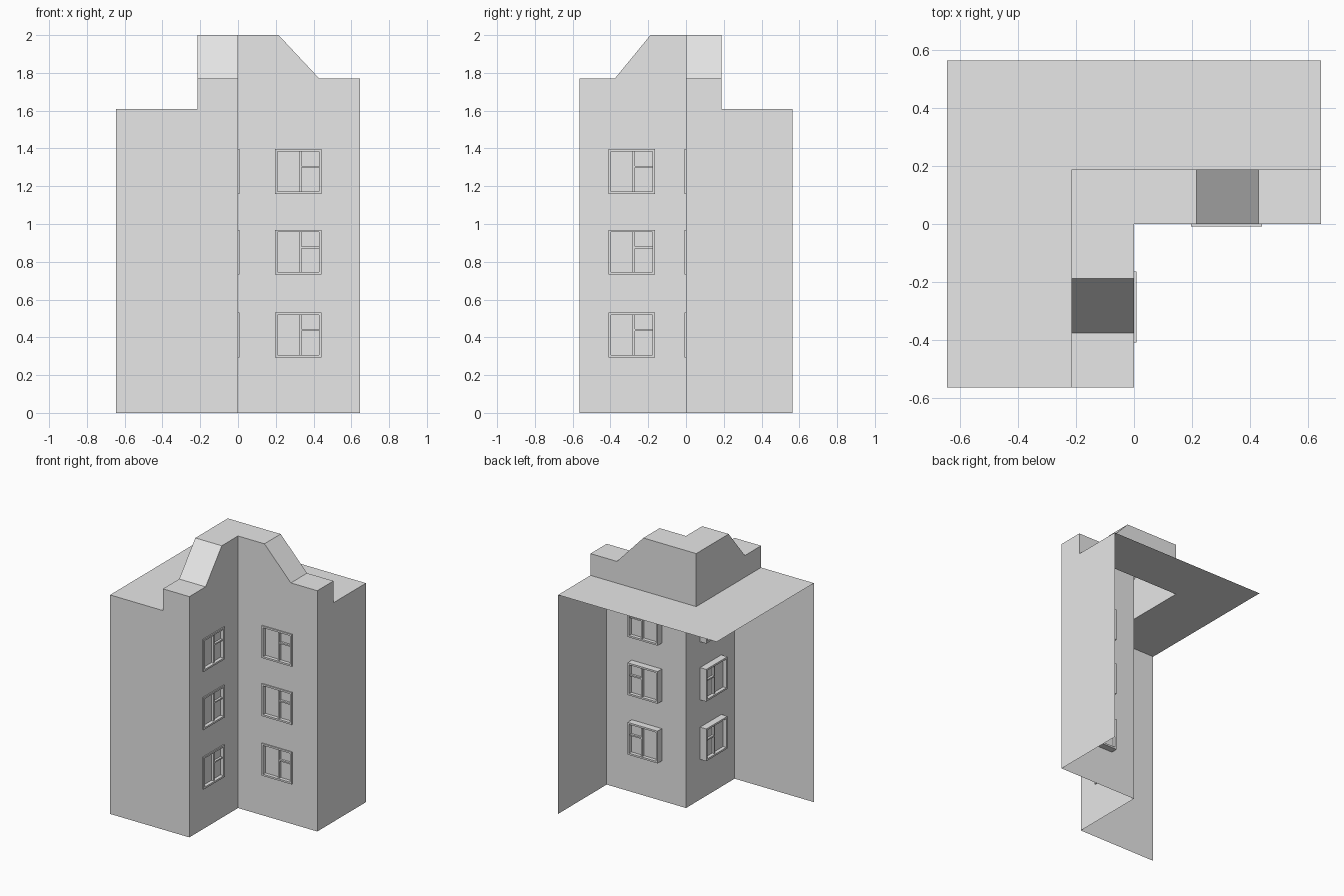
import bpy, bmesh, math
from mathutils import Vector

if "Cube" in bpy.data.objects:
    bpy.data.objects.remove(bpy.data.objects["Cube"], do_unlink=True)

# Single plain grey material
GREY = (0.8, 0.8, 0.8, 1)
grey = bpy.data.materials.new("plain_grey")
grey.use_nodes = True
grey.diffuse_color = GREY
grey.node_tree.nodes["Principled BSDF"].inputs["Base Color"].default_value = GREY

HALF_X, HALF_Y = 0.645, 0.565        # half footprint
ROOF, LOW, HIGH = 1.61, 1.77, 2.0    # roof, low parapet, tall parapet
T = 1 / 3                            # parapet depth as a share of the half footprint
FLOORS = (0.413, 0.851, 1.278)       # window centre heights
WIN_W, WIN_H = 0.245, 0.237
CENTRES = (0.319, 0.287)             # window centre along each wing


def add_object(name, bm):
    mesh = bpy.data.meshes.new(name)
    bm.to_mesh(mesh)
    bm.free()
    mesh.materials.append(grey)
    obj = bpy.data.objects.new(name, mesh)
    bpy.context.collection.objects.link(obj)
    return obj


def build_wing(name, mirrored):
    """One wing of the open shell; the other wing is its diagonal mirror."""
    bm = bmesh.new()

    def face(*points):
        if mirrored:
            points = [(-b, -a, z) for a, b, z in reversed(points)]
        bm.faces.new([bm.verts.new((a * HALF_X, b * HALF_Y, z)) for a, b, z in points])

    # Inner courtyard wall with window openings
    span = HALF_Y if mirrored else HALF_X
    centre = CENTRES[mirrored]
    half = WIN_W / 2 - 0.006
    cols = [0, (centre - half) / span, (centre + half) / span, 1]
    rows = [0]
    for z in FLOORS:
        rows += [z - WIN_H / 2 + 0.006, z + WIN_H / 2 - 0.006]
    rows.append(ROOF)
    for i in range(len(cols) - 1):
        for j in range(len(rows) - 1):
            if i == 1 and j % 2 == 1:
                continue
            a0, a1, z0, z1 = cols[i], cols[i + 1], rows[j], rows[j + 1]
            face((a0, 0, z0), (a1, 0, z0), (a1, 0, z1), (a0, 0, z1))

    # Stepped parapet: front, back and tops
    face((0, 0, ROOF), (1, 0, ROOF), (1, 0, LOW), (2 * T, 0, LOW), (T, 0, HIGH), (0, 0, HIGH))
    face((1, T, ROOF), (-T, T, ROOF), (-T, T, HIGH), (T, T, HIGH), (2 * T, T, LOW), (1, T, LOW))
    face((2 * T, 0, LOW), (1, 0, LOW), (1, T, LOW), (2 * T, T, LOW))
    face((T, 0, HIGH), (2 * T, 0, LOW), (2 * T, T, LOW), (T, T, HIGH))
    face((0, 0, HIGH), (T, 0, HIGH), (T, T, HIGH), (-T, T, HIGH))

    # End wall and mitred flat roof
    face((1, 0, 0), (1, 1, 0), (1, 1, ROOF), (1, T, ROOF), (1, T, LOW), (1, 0, LOW))
    face((1, T, ROOF), (1, 1, ROOF), (-1, 1, ROOF), (-T, T, ROOF))
    bmesh.ops.remove_doubles(bm, verts=bm.verts[:], dist=1e-5)
    return add_object(name, bm)


def add_bar(bm, x0, x1, y0, y1, z0, z1):
    verts = bmesh.ops.create_cube(bm, size=1)["verts"]
    low, high = Vector((x0, y0, z0)), Vector((x1, y1, z1))
    for v in verts:
        v.co = Vector((low[k] + (v.co[k] + 0.5) * (high[k] - low[k]) for k in range(3)))


def build_window():
    """Window facing -y, centred on the origin: frame, mullion, transom and pane."""
    bm = bmesh.new()
    w, h, b = WIN_W / 2, WIN_H / 2, 0.013
    front, back = -0.008, 0.05
    add_bar(bm, -w, w, front, back, h - b, h)
    add_bar(bm, -w, w, front, back, -h, b - h)
    for x in (-w, w - b):
        add_bar(bm, x, x + b, front, back, b - h, h - b)
    add_bar(bm, 0.005, 0.017, 0.002, 0.04, b - h, h - b)
    add_bar(bm, 0.017, w - b, 0.002, 0.04, 0.02, 0.03)
    add_bar(bm, b - w, w - b, 0.018, 0.024, b - h, h - b)
    return add_object("window", bm)


build_wing("right_wing_shell", False).name = "back_wing_shell"
build_wing("front_wing_shell", True)

# Three floors of windows on both courtyard walls
first = build_window()
for wing in (0, 1):
    for floor, z in enumerate(FLOORS):
        obj = first if wing == floor == 0 else first.copy()
        if obj is not first:
            bpy.context.collection.objects.link(obj)
        obj.name = ("back" if wing == 0 else "front") + f"_wing_window_{floor + 1}"
        obj.location = (0, -CENTRES[1], z) if wing else (CENTRES[0], 0, z)
        obj.rotation_euler.z = math.pi / 2 if wing else 0
